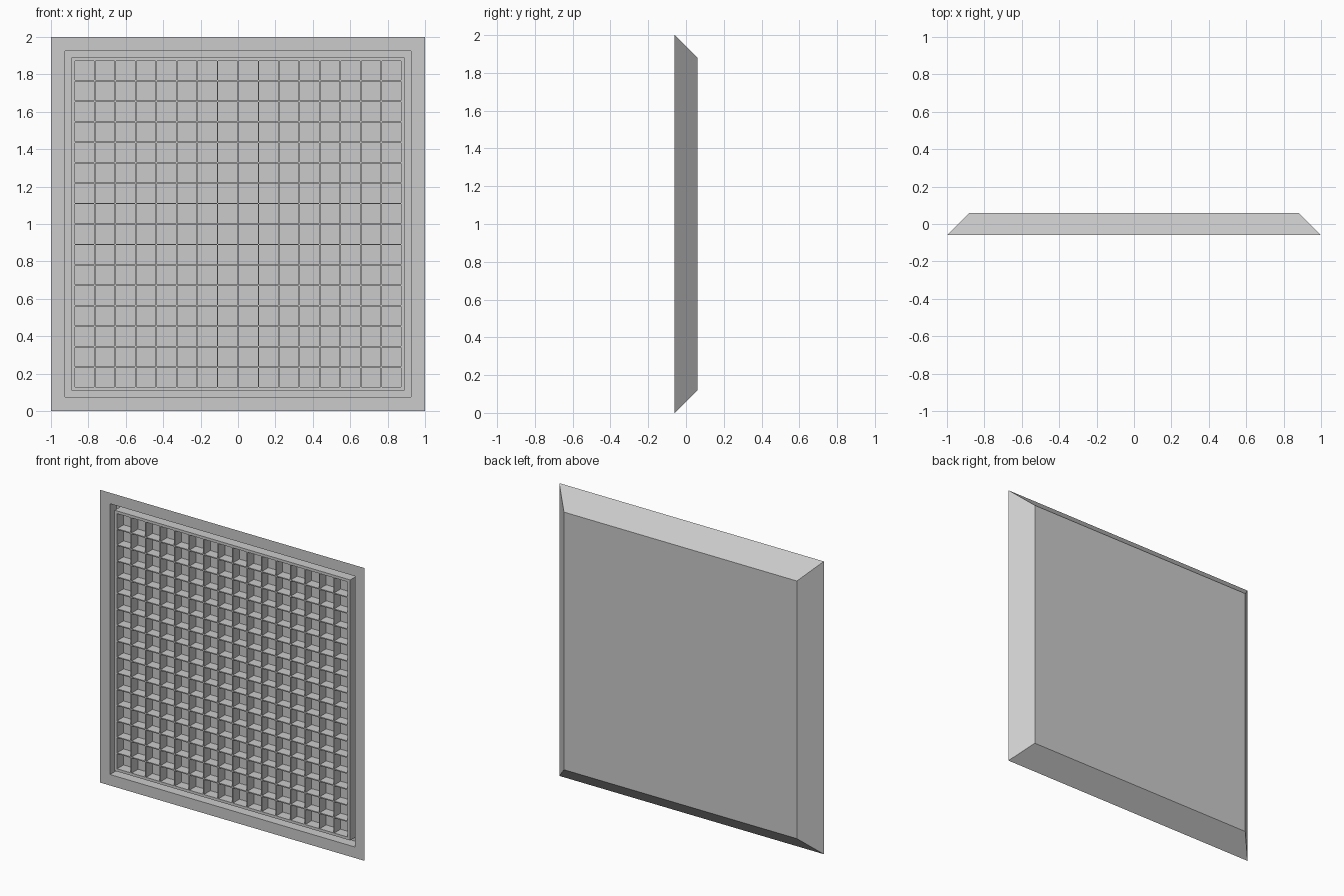
import bpy, bmesh
from mathutils import Matrix

if "Cube" in bpy.data.objects:
    bpy.data.objects.remove(bpy.data.objects["Cube"])

FRONT, BACK, FLOOR = -0.06, 0.06, 0.01   # depth planes (y)
CELLS, GRID, BAR, RIM = 16, 0.875, 0.01, 0.89


def finish(bm, name):
    bmesh.ops.recalc_face_normals(bm, faces=bm.faces)
    me = bpy.data.meshes.new(name)
    bm.to_mesh(me)
    bm.free()
    ob = bpy.data.objects.new(name, me)
    bpy.context.collection.objects.link(ob)
    return ob


def square(bm, half, y):
    return [bm.verts.new((sx * half, y, 1 + sz * half))
            for sx, sz in ((-1, -1), (1, -1), (1, 1), (-1, 1))]


# Bevelled tray: back plate, sloped sides, front border, recess walls, floor
bm = bmesh.new()
loops = [square(bm, h, y) for h, y in
         ((0.88, BACK), (1.0, FRONT), (0.925, FRONT), (0.925, FLOOR))]
for a, b in zip(loops, loops[1:]):
    for i in range(4):
        j = (i + 1) % 4
        bm.faces.new((a[i], a[j], b[j], b[i]))
bm.faces.new(loops[0])
bm.faces.new(loops[-1])
finish(bm, "panel_tray")

# Egg-crate lattice: a grid whose cells are inset and pushed back
bm = bmesh.new()
to_front = Matrix.Translation((0, FRONT, 1)) @ Matrix.Rotation(1.5707963, 4, 'X')
bmesh.ops.create_grid(bm, x_segments=CELLS, y_segments=CELLS, size=GRID,
                      matrix=to_front)
border = [e for e in bm.edges if e.is_boundary]
cells = list(bm.faces)


def extrude_border(edges):
    new = bmesh.ops.extrude_edge_only(bm, edges=edges)["geom"]
    return ([g for g in new if isinstance(g, bmesh.types.BMVert)],
            [g for g in new if isinstance(g, bmesh.types.BMEdge) and g.is_boundary])


# Outer rim of the lattice and its side walls
verts, edges = extrude_border(border)
for v in verts:
    if abs(abs(v.co.x) - GRID) < 1e-4:
        v.co.x = RIM if v.co.x > 0 else -RIM
    if abs(abs(v.co.z - 1) - GRID) < 1e-4:
        v.co.z = 1 + (RIM if v.co.z > 1 else -RIM)
verts, edges = extrude_border(edges)
for v in verts:
    v.co.y = FLOOR

# Square pits
bmesh.ops.inset_individual(bm, faces=cells, thickness=BAR / 2)
pits = bmesh.ops.extrude_discrete_faces(bm, faces=cells)["faces"]
for f in pits:
    for v in f.verts:
        v.co.y = FLOOR - 0.001
finish(bm, "lattice_grid")
